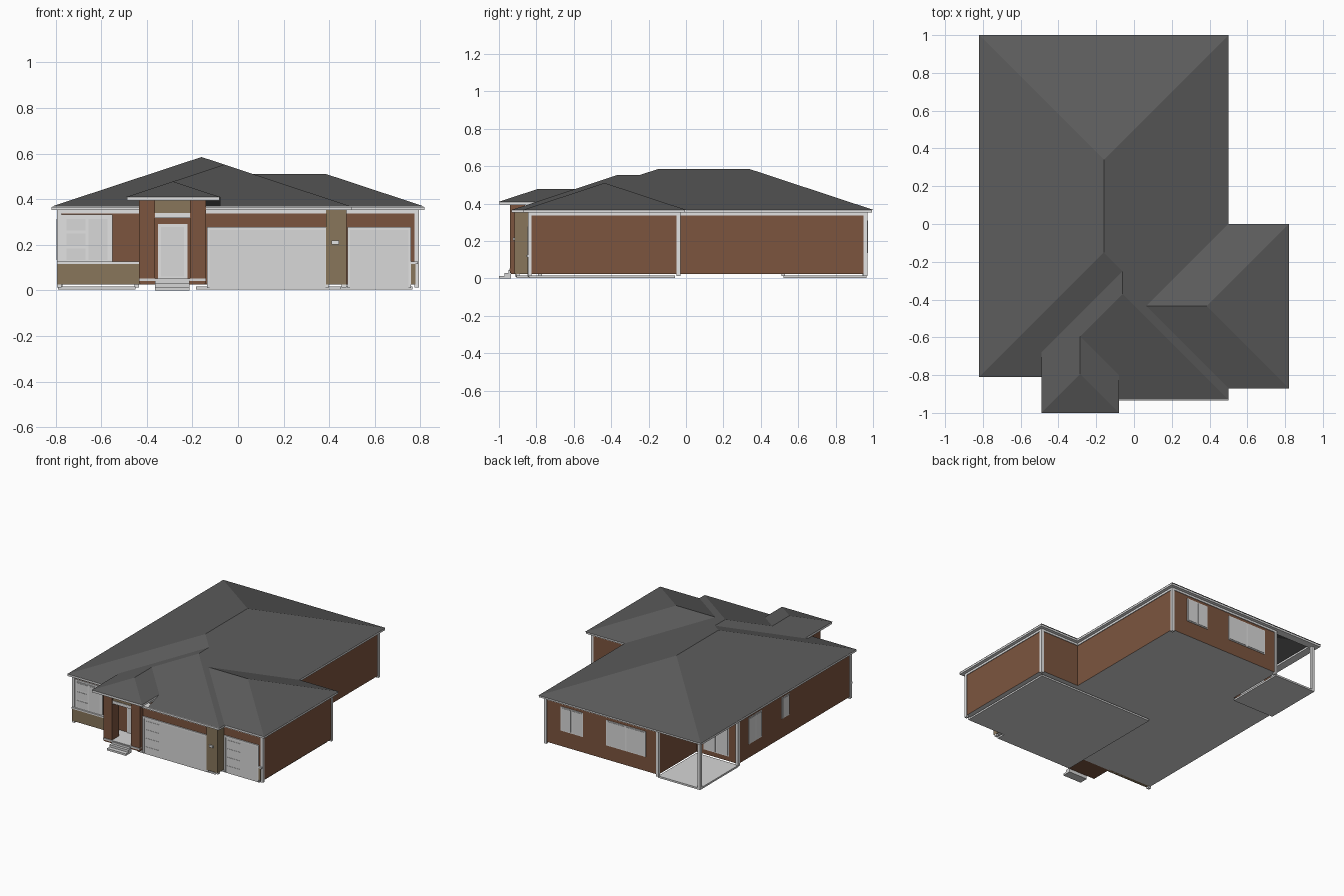
import bpy, bmesh

if "Cube" in bpy.data.objects:
    bpy.data.objects.remove(bpy.data.objects["Cube"])

def mat(name, *rgb):
    m = bpy.data.materials.new(name)
    m.diffuse_color = [((c / 255 + 0.055) / 1.055) ** 2.4 for c in rgb] + [1]
    m.use_nodes = True
    m.node_tree.nodes["Principled BSDF"].inputs["Base Color"].default_value = m.diffuse_color
    return m

BRICK = mat("brown brick", 124, 85, 63)
TAN = mat("tan stone", 136, 118, 91)
ROOF = mat("dark grey shingle", 92, 92, 92)
WHITE = mat("white trim", 226, 226, 226)
PALE = mat("pale grey panel", 216, 216, 216)
CONC = mat("concrete", 214, 214, 214)

def finish(name, bm, *mats):
    me = bpy.data.meshes.new(name)
    bm.to_mesh(me)
    bm.free()
    for m in mats:
        me.materials.append(m)
    ob = bpy.data.objects.new(name, me)
    bpy.context.collection.objects.link(ob)
    return ob

def add_box(bm, x0, x1, y0, y1, z0, z1):
    r = bmesh.ops.create_cube(bm, size=1)
    for v in r["verts"]:
        v.co = ((x0 + x1) / 2 + v.co.x * (x1 - x0),
                (y0 + y1) / 2 + v.co.y * (y1 - y0),
                (z0 + z1) / 2 + v.co.z * (z1 - z0))

def boxes(name, m, *dims):
    bm = bmesh.new()
    for d in dims:
        add_box(bm, *d)
    return finish(name, bm, m)

def band(name, m, poly, e, z0, z1):
    """Box along each edge of an axis-aligned outline, grown by e."""
    dims = []
    for (ax, ay), (bx, by) in zip(poly, poly[1:] + poly[:1]):
        dims.append((min(ax, bx) - e, max(ax, bx) + e,
                     min(ay, by) - e, max(ay, by) + e, z0, z1))
    return boxes(name, m, *dims)

# House body: extruded floor outline, concrete underside
front = [(-.79, -.78), (-.14, -.78), (-.14, -.905), (.47, -.905), (.47, -.84),
         (.79, -.84), (.79, -.035), (.47, -.035), (.47, .965)]
walls = front + [(-.45, .965), (-.45, .52), (-.79, .52)]
eaves = front + [(-.79, .965)]
bm = bmesh.new()
base = bm.faces.new([bm.verts.new((x, y, .025)) for x, y in walls])
ext = bmesh.ops.extrude_face_region(bm, geom=[base])
for v in ext["geom"]:
    if isinstance(v, bmesh.types.BMVert):
        v.co.z = .36
bmesh.ops.recalc_face_normals(bm, faces=bm.faces)
for f in bm.faces:
    f.material_index = 1 if f.normal.z < -.5 else 0
finish("brick_walls", bm, BRICK, CONC)

# Roof: every slope is a plane rising one in three from its eave
S, EAVE = .33, .367
slopes = [
    (lambda x, y: x + .82, [(-.82, 1), (-.82, -.81), (-.16, -.15), (-.16, .34)]),
    (lambda x, y: 1 - y, [(.5, 1), (-.82, 1), (-.16, .34)]),
    (lambda x, y: .5 - x, [(.5, 1), (-.16, .34), (-.16, -.15), (-.06, -.25), (-.06, -.37),
                           (.5, -.93), (.5, -.87), (.065, -.435), (.5, 0)]),
    (lambda x, y: y + .81, [(-.82, -.81), (-.4, -.81), (-.4, -.59), (-.06, -.25), (-.16, -.15)]),
    (lambda x, y: x + .62, [(-.06, -.25), (-.49, -.68), (-.49, -1), (-.285, -.795),
                            (-.285, -.595), (-.06, -.37)]),
    (lambda x, y: y + .93, [(-.06, -.37), (-.285, -.595), (-.08, -.8), (-.08, -.93), (.5, -.93)]),
    (lambda x, y: y + 1.13, [(-.49, -1), (-.08, -1), (-.285, -.795)]),
    (lambda x, y: .05 - x, [(-.08, -1), (-.08, -.8), (-.285, -.595), (-.285, -.795)]),
    (lambda x, y: y + .87, [(.5, -.87), (.82, -.87), (.385, -.435), (.065, -.435)]),
    (lambda x, y: -y, [(.82, 0), (.5, 0), (.065, -.435), (.385, -.435)]),
    (lambda x, y: .82 - x, [(.82, -.87), (.82, 0), (.385, -.435)]),
]
bm = bmesh.new()
for rise, pts in slopes:
    f = bm.faces.new([bm.verts.new((x, y, EAVE + S * rise(x, y))) for x, y in pts])
    f.normal_update()
    if f.normal.z < 0:
        f.normal_flip()
finish("hip_roof", bm, ROOF)

# Eave boards, wall-top trim and porch roof base
band("eave_boards", WHITE, eaves, .029, .352, .366)
band("wall_top_trim", WHITE, walls, .005, .337, .353)
boxes("porch_roof_base", WHITE, (-.488, -.082, -.998, -.7, .393, .409))

# Corner trims and patio post
corners = [(-.785, -.78), (.465, -.9), (.785, -.835), (.785, -.04), (.465, .96),
           (-.445, .96), (-.785, .52), (-.78, .955)]
boxes("corner_trims", WHITE, *[(x - .01, x + .01, y - .01, y + .01, .012, .353)
                               for x, y in corners])

# Low slabs: garage floor and back patio
boxes("garage_slab", CONC, (-.185, .45, -.905, -.06, .003, .016),
      (.45, .765, -.84, -.06, .003, .016))
boxes("patio_slab", CONC, (-.79, -.45, .52, .965, .003, .016))

# Left front room: stone base, sill, pale panel and window
boxes("stone_base", TAN, (-.792, -.43, -.795, -.77, .025, .115))
boxes("stone_sill", WHITE, (-.795, -.43, -.8, -.77, .115, .126))
boxes("window_panel", WHITE, (-.775, -.55, -.787, -.77, .126, .332))

def window(name, axis, side, pos, a0, a1, z0, z1, panes=2, rows=1):
    """Framed window on a wall; axis is the wall's normal direction."""
    def d(u0, u1, w0, w1, depth):
        p = sorted((pos - side * .004, pos + side * depth))
        return (u0, u1, *p, w0, w1) if axis == "y" else (*p, u0, u1, w0, w1)
    boxes(name + "_frame", WHITE, d(a0, a1, z0, z1, .004))
    g, w, h = .007, (a1 - a0) / panes, (z1 - z0)
    boxes(name + "_glass", PALE, *[
        d(a0 + i * w + g, a0 + (i + 1) * w - g,
          z0 + j * h / (rows if i == 0 else 1) + g,
          z0 + (j + 1) * h / (rows if i == 0 else 1) - g, .007)
        for i in range(panes) for j in range(rows if i == 0 else 1)])

window("front_window", "y", -1, -.787, -.76, -.565, .127, .32, 2, 3)
window("back_window_small", "y", 1, .965, .16, .34, .14, .316)
window("back_window_large", "y", 1, .965, -.35, -.03, .13, .316)
window("patio_door", "y", 1, .52, -.715, -.51, .06, .316)
window("left_window_large", "x", -1, -.79, .25, .4, .125, .32)
window("left_window_small", "x", -1, -.79, -.07, .02, .165, .32, 1)

# Entry porch: columns, beam, stone gable infill, deck, steps and door
boxes("porch_columns", BRICK, (-.435, -.365, -.94, -.86, .03, .394),
      (-.21, -.14, -.94, -.86, .03, .394))
boxes("porch_infill", TAN, (-.365, -.21, -.932, -.88, .34, .394))
boxes("porch_beam", WHITE, (-.365, -.21, -.936, -.88, .318, .34))
boxes("porch_deck", CONC, (-.435, -.14, -.945, -.78, .04, .052))
boxes("porch_base", BRICK, (-.43, -.145, -.935, -.78, .025, .04))
boxes("front_steps", CONC, (-.365, -.212, -1, -.935, 0, .014),
      (-.365, -.212, -.97, -.935, .014, .03), (-.365, -.212, -.95, -.935, .03, .045))
boxes("door_frame", WHITE, (-.352, -.222, -.786, -.775, .052, .29))
boxes("front_door", PALE, (-.338, -.236, -.791, -.78, .06, .278))

# Garage doors with frames and pressed panels
def garage(name, x0, x1, y):
    boxes(name + "_frame", WHITE, (x0 - .012, x0, y - .008, y + .01, .01, .278),
          (x1, x1 + .012, y - .008, y + .01, .01, .278),
          (x0, x1, y - .008, y + .01, .265, .278))
    boxes(name + "_door", PALE, (x0, x1, y - .004, y + .01, .008, .265))
    boxes(name + "_panels", PALE, *[(x0 + .012, x0 + .12, y - .006, y, z, z + .04)
                                    for z in (.02, .083, .146, .209)])

garage("double_garage", -.125, .384, -.905)
garage("single_garage", .492, .748, -.84)

# Stone pier with lamp, and stone foot beside the single garage
boxes("stone_pier", TAN, (.386, .476, -.916, -.83, .025, .352))
boxes("pier_lamp", WHITE, (.41, .442, -.925, -.91, .202, .218))
boxes("stone_foot", TAN, (.76, .778, -.85, -.83, .025, .115))
boxes("foot_sill", WHITE, (.76, .79, -.853, -.83, .115, .126))
